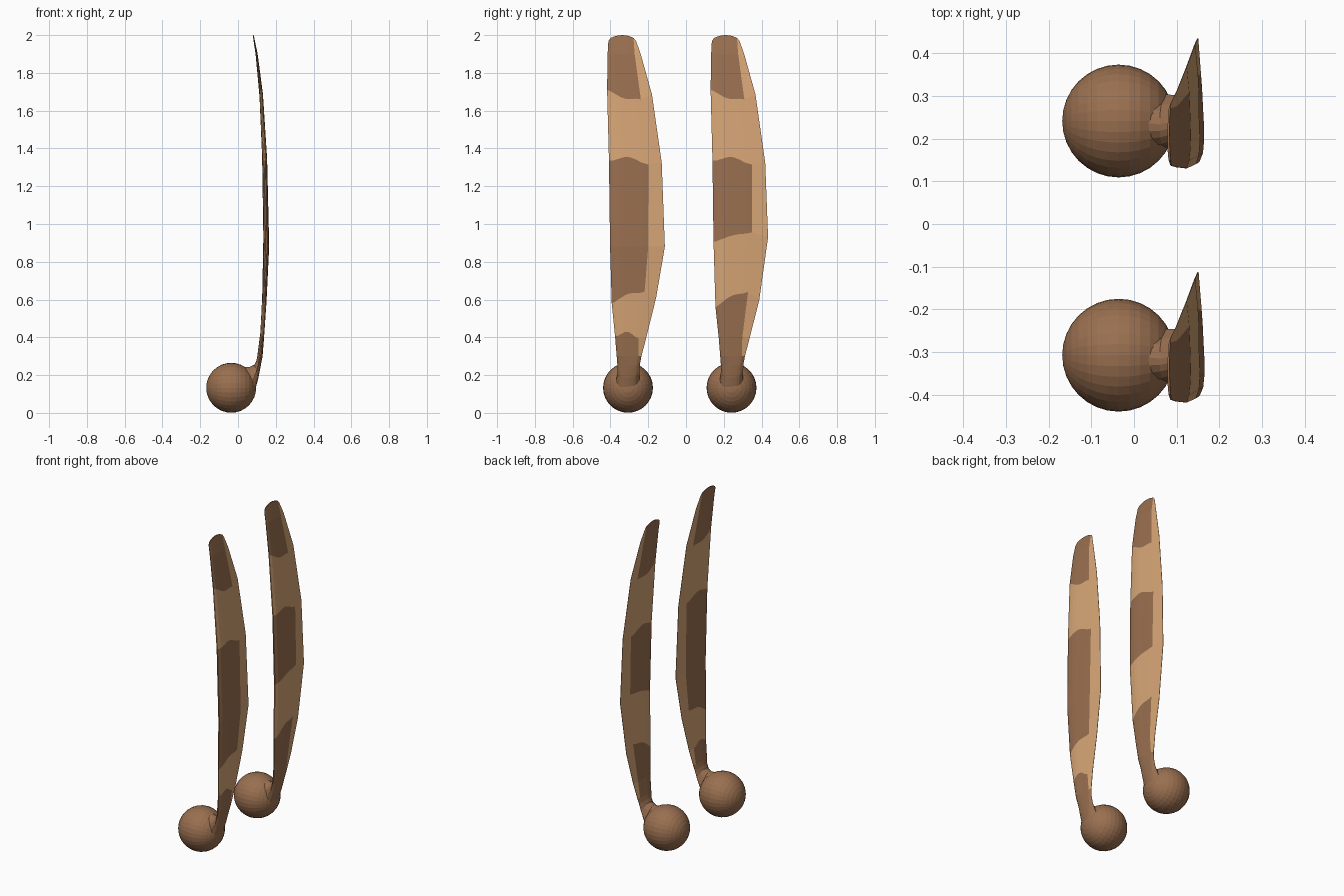
import bpy, bmesh, math
from mathutils import Matrix

if "Cube" in bpy.data.objects:
    bpy.data.objects.remove(bpy.data.objects["Cube"])


def material(name, rgb):
    m = bpy.data.materials.new(name)
    m.diffuse_color = (*rgb, 1)
    m.use_nodes = True
    m.node_tree.nodes["Principled BSDF"].inputs["Base Color"].default_value = m.diffuse_color
    return m


DARK = material("dark_brown", (0.32, 0.16, 0.08))
LIGHT = material("tan", (0.68, 0.38, 0.18))

# Blade outline by height: z, leading y, strip y, trailing y, inner x, outer x
KEYS = [
    (0.30, -0.367, -0.252, -0.236, 0.102, 0.130),
    (0.40, -0.375, -0.250, -0.210, 0.117, 0.138),
    (0.57, -0.393, -0.225, -0.165, 0.127, 0.150),
    (0.88, -0.402, -0.200, -0.112, 0.135, 0.165),
    (1.30, -0.407, -0.198, -0.125, 0.130, 0.157),
    (1.72, -0.418, -0.246, -0.185, 0.112, 0.130),
    (1.90, -0.415, -0.272, -0.240, 0.093, 0.104),
    (1.97, -0.411, -0.278, -0.265, 0.082, 0.090),
    (2.00, -0.411, -0.278, -0.265, 0.078, 0.083),
]
# Neck rings: inner (x, z), outer (x, z), leading y, strip y, trailing y
NECK = [
    ((0.02, 0.245), (0.04, 0.03), -0.385, -0.25, -0.225),
    ((0.06, 0.243), (0.08, 0.08), -0.370, -0.27, -0.245),
    ((0.087, 0.255), (0.108, 0.185), -0.363, -0.265, -0.246),
    ((0.097, 0.275), (0.121, 0.25), -0.364, -0.26, -0.243),
]
S = [0, 0.1, 0.25, 0.4, 0.55, 0.7, 0.85, 1]          # columns up to the strip
H_BLADE = [0.25, 0.8, 1, 1, 0.9, 0.8, 0.7, 0.55, 0.08]
H_NECK = [0.02, 0.6, 0.85, 0.97, 1, 0.95, 0.85, 0.65, 0.02]


def at(z):
    z = min(max(z, KEYS[0][0]), KEYS[-1][0])
    for a, b in zip(KEYS, KEYS[1:]):
        if z <= b[0]:
            t = (z - a[0]) / (b[0] - a[0])
            return [p + (q - p) * t for p, q in zip(a, b)]


def make_wing(name, bands, dy):
    """bands: (z, tilt, bump) colour changes, alternating from dark."""
    edges = {z: (tilt, bump) for z, tilt, bump in bands}
    levels = sorted([k[0] for k in KEYS[:-1]
                     if all(abs(k[0] - z) > 0.06 for z in edges)] + list(edges))
    bm = bmesh.new()
    rings, heights = [], []

    for (ix, iz), (ox, oz), lead, strip, trail in NECK:
        ys = [lead + (strip - lead) * s for s in S] + [trail]
        sides = []
        for d in (1, -1):
            sides.append([bm.verts.new(((ix + ox) / 2 + d * h * (ox - ix) / 2, y,
                                        (iz + oz) / 2 + d * h * (oz - iz) / 2))
                          for y, h in zip(ys, H_NECK)])
        rings.append(sides[0] + sides[1][::-1])
        heights.append(0)

    for z in levels:
        tilt, bump = edges.get(z, (0, 0))
        sides = []
        for d in (1, -1):
            row = []
            for i, h in enumerate(H_BLADE):
                s = S[i] if i < len(S) else 1
                zz = z + tilt * (s - 0.5) + bump * math.sin(math.pi * s) ** 2
                if i == len(S):
                    zz = z
                if z == 1.97:                           # rounded tip
                    zz = z + 0.03 * math.sin(math.pi * i / 8) ** 0.7
                _, lead, strip, trail, xi, xo = at(zz)
                y = lead + (strip - lead) * s if i < len(S) else trail
                row.append(bm.verts.new(((xi + xo) / 2 + d * h * (xo - xi) / 2, y, zz)))
            sides.append(row)
        rings.append(sides[0] + sides[1][::-1])
        heights.append(z)

    n = len(rings[0])
    for a, b, z in zip(rings, rings[1:], heights):
        light = sum(z >= e for e in edges) % 2
        for i in range(n):
            j = (i + 1) % n
            f = bm.faces.new((a[i], a[j], b[j], b[i]))
            in_strip = i in (7, 8, 9) and z >= 0.3
            f.material_index = 1 if light or in_strip else 0
    bm.faces.new(rings[0])
    top = rings[-1]
    for i in range(8):                                  # close the tip
        bm.faces.new((top[i], top[i + 1], top[n - 2 - i], top[n - 1 - i]))
    bmesh.ops.recalc_face_normals(bm, faces=bm.faces)
    bmesh.ops.translate(bm, verts=bm.verts, vec=(0, dy, 0))
    add(name, bm, (DARK, LIGHT))


def add(name, bm, mats):
    me = bpy.data.meshes.new(name)
    bm.to_mesh(me)
    bm.free()
    for m in mats:
        me.materials.append(m)
    ob = bpy.data.objects.new(name, me)
    bpy.context.collection.objects.link(ob)


def make_ball(name, dy):
    bm = bmesh.new()
    bmesh.ops.create_uvsphere(
        bm, u_segments=32, v_segments=16, radius=0.132,
        matrix=Matrix.Translation((-0.036, -0.307 + dy, 0.133)) @ Matrix.Rotation(math.pi / 2, 4, "Y"))
    add(name, bm, (DARK,))


TOP = [(1.325, -0.02, 0.03), (1.685, -0.05, -0.02)]
sets = [
    ("front", 0.0, [(0.40, -0.01, 0.03), (0.61, 0.06, 0.02)] + TOP),
    ("back", 0.548, [(0.60, 0.08, 0.02), (0.93, 0.05, 0.01)] + TOP),
]
for label, dy, bands in sets:
    make_ball(label + "_ball", dy)
    make_wing(label + "_blade", bands, dy)
